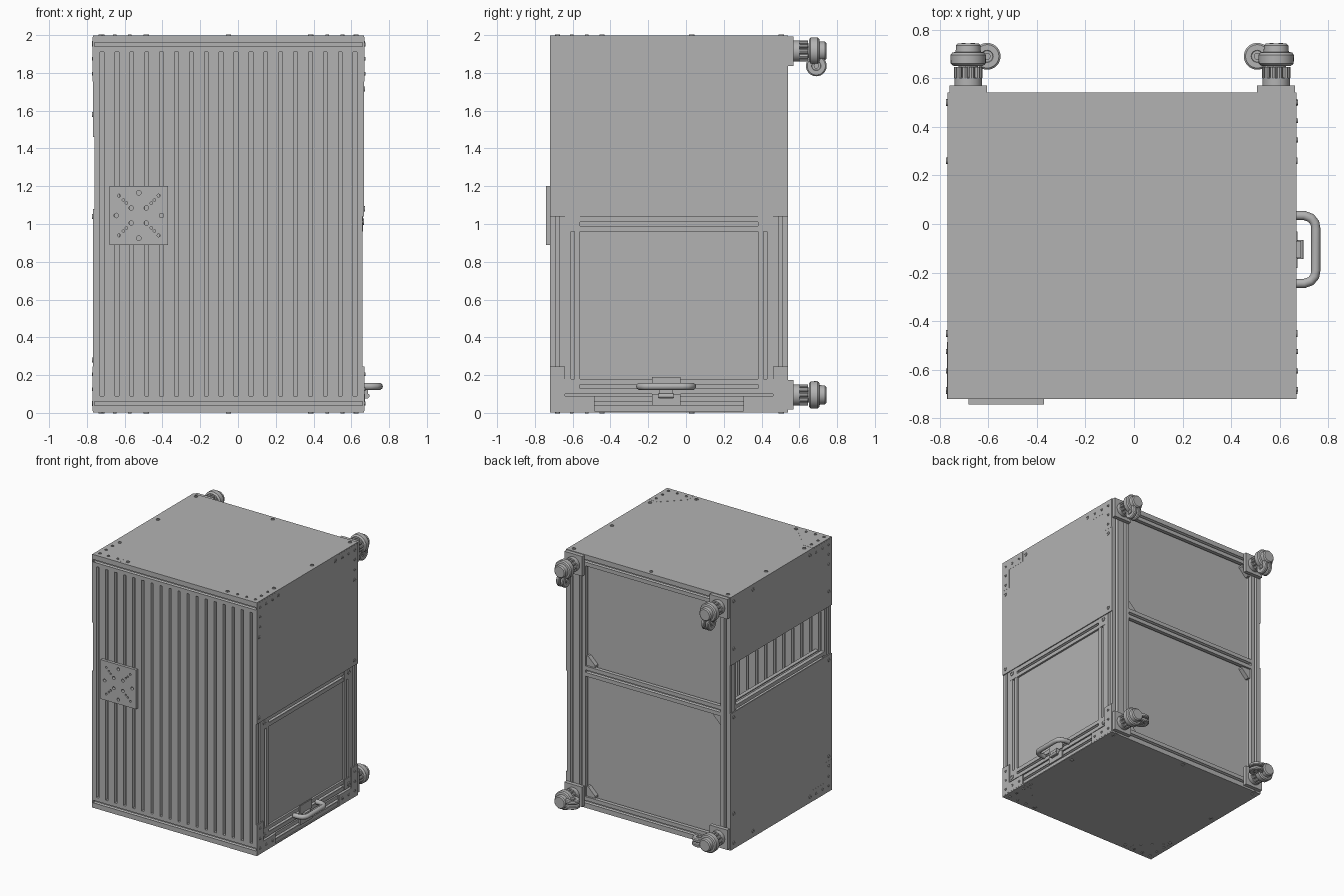
import bpy, bmesh, math
from mathutils import Vector

cube = bpy.data.objects.get("Cube")
if cube:
    bpy.data.objects.remove(cube, do_unlink=True)

GREY = (0.45, 0.45, 0.45, 1)
grey = bpy.data.materials.new("aluminium grey")
grey.use_nodes = True
grey.diffuse_color = GREY
grey.node_tree.nodes["Principled BSDF"].inputs["Base Color"].default_value = GREY

S = 0.08                                    # extrusion size
X0, X1, Y0, Y1, Z0, Z1 = -0.76, 0.66, -0.72, 0.54, 0.01, 1.99
T = 0.008                                   # sheet thickness


def finish(name, bm, smooth=False):
    bmesh.ops.recalc_face_normals(bm, faces=bm.faces)
    mesh = bpy.data.meshes.new(name)
    bm.to_mesh(mesh)
    bm.free()
    mesh.materials.append(grey)
    if smooth:
        for p in mesh.polygons:
            p.use_smooth = True
        mesh.set_sharp_from_angle(angle=math.radians(35))
    ob = bpy.data.objects.new(name, mesh)
    bpy.context.collection.objects.link(ob)
    return ob


def add_prism(bm, axis, outline, a, b):
    """Extrude a 2D outline from a to b along an axis."""
    def place(u, v, w):
        return {"x": (w, u, v), "y": (u, w, v), "z": (u, v, w)}[axis]
    lo, hi = [[bm.verts.new(place(u, v, w)) for u, v in outline] for w in (a, b)]
    bm.faces.new(lo)
    bm.faces.new(hi)
    n = len(outline)
    for i in range(n):
        j = (i + 1) % n
        bm.faces.new((lo[i], lo[j], hi[j], hi[i]))


def prism(name, axis, outline, a, b):
    bm = bmesh.new()
    add_prism(bm, axis, outline, a, b)
    return finish(name, bm)


def rect(u0, u1, v0, v1):
    return [(u0, v0), (u1, v0), (u1, v1), (u0, v1)]


def slot_section(cu, cv):
    """Square section with an undercut slot in each side."""
    h = S / 2
    side = [(-h, -h), (-.01, -h), (-.01, -h + .008), (-.019, -h + .008), (-.01, -.015),
            (.01, -.015), (.019, -h + .008), (.01, -h + .008), (.01, -h)]
    pts = []
    for k in range(4):
        c, s = round(math.cos(k * math.pi / 2)), round(math.sin(k * math.pi / 2))
        pts += [(cu + c * u - s * v, cv + s * u + c * v) for u, v in side]
    return pts


def bar(name, axis, cu, cv, a, b):
    return prism(name, axis, slot_section(cu, cv), a, b)


def add_lathe(bm, profile, origin, direction, seg):
    """Revolve (radius, height) points around a direction."""
    q = Vector(direction).to_track_quat("Z", "Y")
    rings = []
    for r, h in profile:
        rings.append([bm.verts.new(Vector(origin) + q @ Vector((
            r * math.cos(math.tau * i / seg), r * math.sin(math.tau * i / seg), h))) for i in range(seg)])
    for lo, hi in zip(rings, rings[1:]):
        for i in range(seg):
            j = (i + 1) % seg
            bm.faces.new((lo[i], lo[j], hi[j], hi[i]))
    bm.faces.new(rings[0])
    bm.faces.new(rings[-1])


def lathe(name, profile, origin, direction, seg=32):
    bm = bmesh.new()
    add_lathe(bm, profile, origin, direction, seg)
    return finish(name, bm, True)


def bolts(name, places, direction, r=0.014):
    bm = bmesh.new()
    for p in places:
        add_lathe(bm, [(r, 0), (r, .005), (r * .55, .005), (r * .55, .001)], p, direction, 16)
    return finish(name, bm)


# Frame: long bars across, side bars, posts
h = S / 2
for label, z in (("bottom", Z0 + h), ("top", Z1 - h)):
    bar(f"front_{label}_beam", "x", Y0 + h, z, X0, X1)
    bar(f"back_{label}_beam", "x", Y1 - h, z, X0 + S, X1 - S)
    for side, x in (("left", X1 - h), ("right", X0 + h)):
        bar(f"{side}_{label}_rail", "y", x, z, Y0 + S, Y1 - S)
MID = 1.08
bar("back_middle_beam", "x", Y1 - h, MID, X0 + S, X1 - 2 * S)
for side, x in (("left", X1 - h), ("right", X0 + h)):
    bar(f"{side}_middle_rail", "y", x, MID, Y0 + S, Y1 - S)
    bar(f"{side}_back_post", "z", x, Y1 - h, Z0, Z1)
bar("inner_back_post", "z", X1 - S - h, Y1 - h, Z0 + S, Z1 - S)

# Front wall of upright extrusions
COUNT = 18
pitch = (X1 - X0 - S) / (COUNT - 1)
for i in range(COUNT):
    bar(f"front_slat_{i + 1}", "z", X0 + h + i * pitch, Y0 + h, Z0 + S, Z1 - S)

# Sheet panels
prism("top_panel", "z", rect(X0 - T, X1 + T, Y0, Y1), Z1, Z1 + T)
prism("bottom_panel", "z", rect(X0 - T, X1 + T, Y0, Y1), Z0 - T, Z0)
prism("left_upper_panel", "x", rect(Y0, Y1, 1.04, Z1), X1, X1 + T)
prism("right_upper_panel", "x", rect(Y0, Y1, 1.46, Z1), X0 - T, X0)
prism("right_lower_panel", "x", rect(Y0, Y1, Z0, MID), X0 - T, X0)
for label, a, b in (("lower", Z0 + S, MID - h), ("upper", MID + h, Z1 - S)):
    prism(f"back_{label}_panel", "y", rect(X0 + S, X1 - 2 * S, a, b), Y1 - .06, Y1 - .05)
    # Corner gussets on opposite corners of each opening
    for cx, cz, sx, sz in ((X0 + S, b, 1, -1), (X1 - 2 * S, a, -1, 1)):
        g = 0.075
        prism(f"back_{label}_gusset", "y", [(cx, cz), (cx + sx * g, cz), (cx + sx * g, cz + sz * .015),
              (cx + sx * .015, cz + sz * g), (cx, cz + sz * g)], Y1 - .05, Y1 - .015)


# Corner brackets with small bolts
def bracket(name, axis, corner, signs, w0, w1, chamfer):
    (cu, cv), (su, sv), arm = corner, signs, 0.235
    shape = [(0, 0), (arm, 0), (arm, S)] + ([] if chamfer else [(S, S)]) + [(S, arm), (0, arm)]
    prism(name, axis, [(cu + su * u, cv + sv * v) for u, v in shape], min(w0, w1), max(w0, w1))
    spots = [(h, h), (.115, h), (.195, h), (h, .115), (h, .195)]
    places, d = [], 1 if w1 > w0 else -1
    for u, v in spots:
        a, b = cu + su * u, cv + sv * v
        places.append((w1, a, b) if axis == "x" else (a, b, w1))
    bolts(name + "_bolts", [Vector(p) for p in places], (d, 0, 0) if axis == "x" else (0, 0, d), .01)


for zl, z, sz in (("bottom", Z0, 1), ("top", Z1, -1)):
    bracket(f"left_front_{zl}_bracket", "x", (Y0, z), (1, sz), X1, X1 + T + .001, False)
    bracket(f"left_back_{zl}_bracket", "x", (Y1, z), (-1, sz), X1, X1 + T + .001, False)
    bracket(f"right_front_{zl}_bracket", "x", (Y0, z), (1, sz), X0, X0 - T - .001, False)
    for side, x, sx in (("left", X1 + T, -1), ("right", X0 - T, 1)):
        bracket(f"{side}_{zl}_plate_bracket", "z", (x, Y0), (sx, 1), z, z - sz * (T + .001), True)

# Panel bolts
flat = [(x, y) for x in (-.72, .625) for y in (-.445, .03, .505)] + [(-.05, .505), (-.485, -.68), (.385, -.68)]
bolts("top_bolts", [(x, y, Z1 + T) for x, y in flat], (0, 0, 1))
bolts("bottom_bolts", [(x, y, Z0 - T) for x, y in flat], (0, 0, -1))
edge = [(-.45, 1.955), (.26, 1.955)]
bolts("left_bolts", [(X1 + T, y, z) for y, z in edge + [(y, z) for y in (-.685, .5) for z in (MID, 1.715)]], (1, 0, 0))
bolts("right_bolts", [(X0 - T, y, z) for y, z in edge + [(-.45, .05), (.26, .05)] +
      [(y, z) for y in (-.685, .5) for z in (.28, 1.04, 1.58)] + [(.5, .05), (.5, 1.955)]], (-1, 0, 0))

# Door with slotted frame and pane
D0, D1, E0, E1 = Y0 + S, Y1 - S, Z0 + S + .01, 1.04
bar("door_front_stile", "z", X1 - h, D0 + h, E0, E1)
bar("door_back_stile", "z", X1 - h, D1 - h, E0, E1)
bar("door_bottom_rail", "y", X1 - h, E0 + h, D0 + S, D1 - S)
bar("door_top_rail", "y", X1 - h, E1 - h, D0 + S, D1 - S)
prism("door_pane", "x", rect(D0 + S, D1 - S, E0 + S, E1 - S), X1 - .05, X1 - .015)
corners = [(y, z) for y in (D0 + h, D1 - h) for z in (E0 + h, E1 - h)]
for y, z in corners:
    prism("door_corner_plate", "x", rect(y - h, y + h, z - h, z + h), X1 - .03, X1 + .002)
bolts("door_corner_bolts", [(X1 + .002, y + math.copysign(.015, y + .09), z + math.copysign(.012, z - .5))
      for y, z in corners], (1, 0, 0), .018)

# Door front post beside the opening
bar("left_front_post", "z", X1 - h, Y0 + h, Z0 + S, Z1 - S)

# Handle and latch
path = bpy.data.curves.new("door_handle", "CURVE")
path.dimensions, path.bevel_depth, path.bevel_resolution, path.use_fill_caps = "3D", .019, 3, True
spline = path.splines.new("POLY")
ys = [(X1, .035), (.7, .035), (.728, .025), (.744, .005), (.748, -.02)]
points = ys + [(x, -.21 - y) for x, y in reversed(ys)]
spline.points.add(len(points) - 1)
for p, (x, y) in zip(spline.points, points):
    p.co = (x, y, .14, 1)
path.materials.append(grey)
bpy.context.collection.objects.link(bpy.data.objects.new("door_handle", path))
prism("latch_plate", "x", rect(-.18, -.03, .12, .19), X1, X1 + .008)
prism("latch_base", "x", rect(-.18, -.03, .04, .1), X1, X1 + .012)
prism("latch_body", "x", rect(-.14, -.07, .075, .125), X1, X1 + .028)
lathe("latch_pin", [(.012, -.04), (.012, .04)], (X1 + .025, -.105, .09), (0, 1, 0), 16)

# Drilled mounting plate on the front
px, pz = -.525, 1.045
plate = prism("mounting_plate", "y", rect(px - .155, px + .155, pz - .155, pz + .155), Y0 - .022, Y0)
bm = bmesh.new()
for k in range(4):
    c, s = round(math.cos(k * math.pi / 2)), round(math.sin(k * math.pi / 2))
    for u, v, r in ((.12, 0, .012), (.04, .04, .012), (.105, .105, .008), (.082, .082, .007), (.066, .066, .007)):
        spot = (px + c * u - s * v, Y0 - .012, pz + s * u + c * v)
        add_lathe(bm, [(r, -.02), (r, .02)], spot, (0, 1, 0), 16)
cutter = finish("plate_hole_cutter", bm)
cutter.hide_render = True
cutter.hide_viewport = True
cut = plate.modifiers.new("holes", "BOOLEAN")
cut.object, cut.operation, cut.solver = cutter, "DIFFERENCE", "EXACT"


# Swivel casters on the back, each trailing in its own direction
def caster(name, x, z, trail):
    prism(name + "_plate", "y", rect(x - .078, x + .078, z - .078, z + .078), Y1, Y1 + .03)
    lathe(name + "_stem", [(.056, 0), (.056, .03), (.04, .034), (.04, .085)], (x, Y1 + .03, z), (0, 1, 0))
    bm = bmesh.new()
    for k in range(10):
        a = math.tau * k / 10
        add_lathe(bm, [(.012, 0), (.012, .045)], (x + .046 * math.cos(a), Y1 + .06, z + .046 * math.sin(a)), (0, 1, 0), 8)
    finish(name + "_adjuster_teeth", bm)
    lathe(name + "_housing", [(.06, 0), (.072, .01), (.073, .045), (.066, .055), (.052, .058), (.05, .085), (.042, .093)],
          (x, Y1 + .11, z), (0, 1, 0))
    t = Vector(trail)
    axle = Vector((t.z, 0, t.x))
    hub = Vector((x, Y1 + .15, z)) + t * .078
    for s in (-1, 1):
        lathe(name + "_wheel", [(.05, 0), (.055, .006), (.055, .02), (.048, .026), (.025, .026), (.023, .02)],
              hub + axle * s * .006, axle * s)
    lathe(name + "_axle", [(.014, -.034), (.014, .034)], hub, axle, 16)


for side, x, inward in (("left", .585, -1), ("right", -.682, 1)):
    caster(f"{side}_upper_caster", x, 1.915, (0, 0, -1))
    caster(f"{side}_lower_caster", x, .095, (inward, 0, 0))
